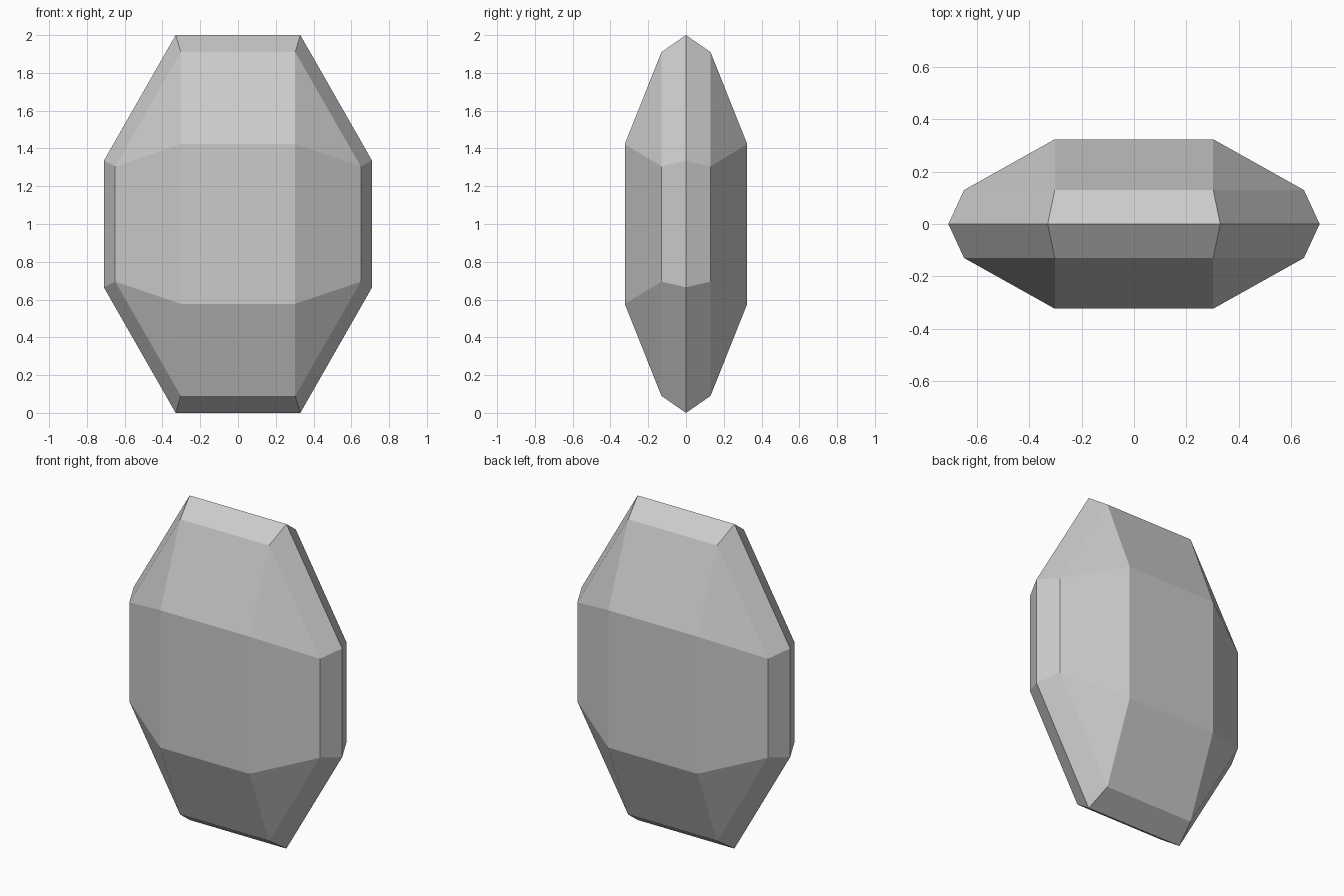
import bpy
import bmesh
import math

cube = bpy.data.objects.get("Cube")
if cube:
    bpy.data.objects.remove(cube, do_unlink=True)

# Plain grey stone
stone = bpy.data.materials.new("grey_stone")
stone.use_nodes = True
grey = (0.6, 0.6, 0.6, 1)
stone.diffuse_color = grey
stone.node_tree.nodes["Principled BSDF"].inputs["Base Color"].default_value = grey

# Corner points of one quarter: x, depth, height above the centre
girdle = [(0.33, 0, 1.0), (0.71, 0, 0.335)]
bevel = [(0.303, 0.13, 0.91), (0.65, 0.13, 0.305)]
table = [(0.303, 0.324, 0.423)]

# Mirror the corners on all three axes and wrap them in flat facets
bm = bmesh.new()
points = {(x * sx, y * sy, 1 + z * sz)
          for x, y, z in girdle + bevel + table
          for sx in (-1, 1) for sy in (-1, 1) for sz in (-1, 1)}
for point in sorted(points):
    bm.verts.new(point)
bmesh.ops.convex_hull(bm, input=bm.verts[:])
bmesh.ops.dissolve_limit(bm, angle_limit=math.radians(2),
                         verts=bm.verts[:], edges=bm.edges[:])
bmesh.ops.recalc_face_normals(bm, faces=bm.faces[:])

mesh = bpy.data.meshes.new("faceted_gem")
bm.to_mesh(mesh)
bm.free()
mesh.materials.append(stone)
gem = bpy.data.objects.new("faceted_gem", mesh)
bpy.context.collection.objects.link(gem)
